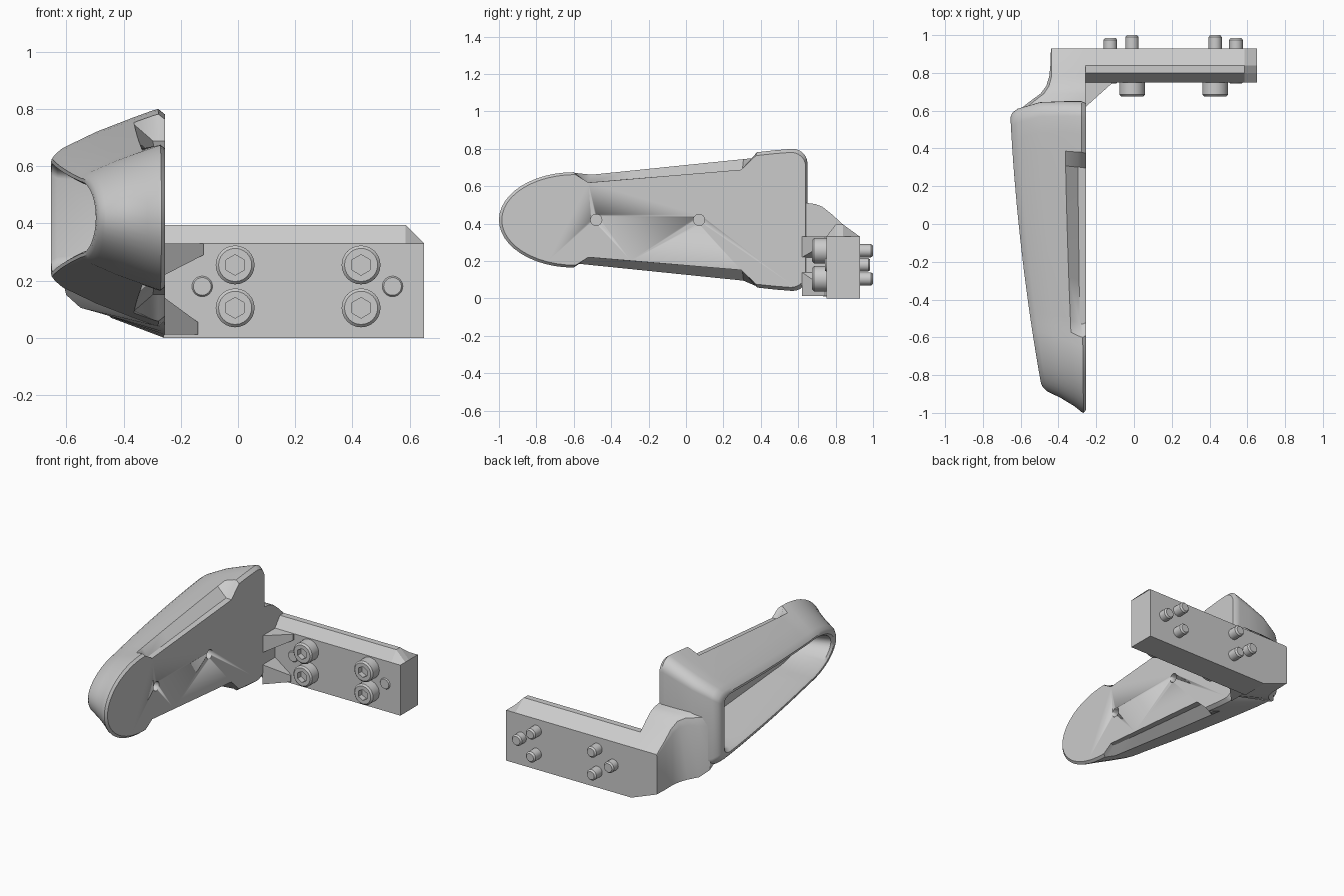
import bpy, bmesh
from math import sin, cos, pi, radians

if "Cube" in bpy.data.objects:
    bpy.data.objects.remove(bpy.data.objects["Cube"])


def loft(name, rings, strip_end=False, angle=30):
    """Skin equal-length closed rings and cap both ends."""
    bm = bmesh.new()
    vs = [[bm.verts.new(p) for p in r] for r in rings]
    n = len(rings[0])
    for a, b in zip(vs, vs[1:]):
        for i in range(n):
            j = (i + 1) % n
            bm.faces.new((a[i], a[j], b[j], b[i]))
    bm.faces.new(vs[0][::-1])
    e = vs[-1]
    if strip_end:  # mirrored outline closed with strips across
        bm.faces.new((e[0], e[1], e[n - 1]))
        for i in range(1, n // 2):
            bm.faces.new((e[i], e[i + 1], e[n - i - 1], e[n - i]))
    else:
        bm.faces.new(e)
    bmesh.ops.recalc_face_normals(bm, faces=bm.faces)
    me = bpy.data.meshes.new(name)
    bm.to_mesh(me)
    bm.free()
    ob = bpy.data.objects.new(name, me)
    bpy.context.collection.objects.link(ob)
    bpy.ops.object.select_all(action='DESELECT')
    ob.select_set(True)
    bpy.context.view_layer.objects.active = ob
    bpy.ops.object.shade_smooth_by_angle(angle=radians(angle))
    return ob


# Handle body: outlines in y/z stacked from the flat face to the recess floor
def side(y):
    return 0.255 + (y + 0.6) * 0.109


def half_outline():
    pts = [(-0.6 - 0.4 * cos(a), 0.255 * sin(a), 0)
           for a in [i * pi / 24 for i in range(13)]]
    pts.append((-0.53, side(-0.53), 1))
    pts += [(y, side(y), 1) for y in (-0.3, -0.1, 0.1, 0.3)]
    pts += [(y, side(y), 0) for y in (0.38, 0.48)]
    pts += [(0.57 + 0.08 * sin(a), 0.30 + 0.08 * cos(a), 0)
            for a in [i * pi / 12 for i in range(7)]]
    return pts


def outer_x(y):
    d = 0.58 - y
    return -0.655 + 0.05 * d + 0.045 * d * d


def body_ring(t, y0, y1, s, notch):
    half = []
    for y, h, in_notch in half_outline():
        yy = y0 + (y + 1) / 1.65 * (y1 - y0)
        hh = h * (0.76 if notch and in_notch else s)
        half.append((-0.255 + t * (outer_x(yy) + 0.255), yy, hh))
    return ([(x, y, 0.42 + h) for x, y, h in half]
            + [(x, y, 0.42 - h) for x, y, h in half[:0:-1]])


body = loft("handle_body", [body_ring(*r) for r in (
    (0.00, -0.985, 0.64, 0.95, 1),
    (0.06, -1.00, 0.65, 1.00, 1),
    (0.11, -0.995, 0.65, 0.985, 1),
    (0.28, -0.965, 0.65, 0.92, 0),
    (0.60, -0.92, 0.645, 0.79, 0),
    (0.90, -0.885, 0.61, 0.64, 0),
    (0.97, -0.865, 0.59, 0.58, 0),
    (1.00, -0.845, 0.565, 0.54, 0),
    (1.00, -0.82, 0.535, 0.495, 0),
    (0.95, -0.80, 0.515, 0.46, 0),
    (0.22, -0.74, 0.45, 0.38, 0))], strip_end=True, angle=35)

# Two small blind holes in the flat face
for y in (-0.48, 0.07):
    cutter = loft("hole_cutter", [
        [(x, y + 0.03 * cos(i * pi / 12), 0.42 + 0.03 * sin(i * pi / 12))
         for i in range(24)] for x in (-0.295, -0.2)])
    cutter.hide_render = True
    cutter.hide_viewport = True
    mod = body.modifiers.new("hole", 'BOOLEAN')
    mod.operation = 'DIFFERENCE'
    mod.solver = 'EXACT'
    mod.object = cutter


# Neck blending the body into the mounting bar
def neck_ring(y, x, lo, hi, c):
    xr = -0.257
    return [(xr, y, lo), (x, y, lo + 0.07), (x, y, hi - c),
            (x + 0.3 * c, y, hi - 0.3 * c), (x + c, y, hi), (xr, y, hi)]


loft("neck", [neck_ring(*r) for r in (
    (0.57, -0.61, 0.12, 0.52, 0.08),
    (0.61, -0.60, 0.08, 0.515, 0.08),
    (0.65, -0.55, 0.035, 0.51, 0.07),
    (0.69, -0.495, 0.02, 0.505, 0.06),
    (0.73, -0.465, 0.012, 0.49, 0.05),
    (0.78, -0.449, 0.006, 0.45, 0.04),
    (0.84, -0.443, 0.0, 0.395, 0.02),
    (0.93, -0.44, 0.0, 0.33, 0.01))], angle=35)

# Mounting bar with chamfered top and free end
BAR = [(0.75, 0), (0.93, 0), (0.93, 0.33), (0.84, 0.395), (0.80, 0.395), (0.75, 0.33)]
loft("mounting_bar", [[(x, y, min(z, top)) for y, z in BAR]
                      for x, top in ((-0.26, 1), (0.585, 1), (0.65, 0.33))], angle=20)

# Two tapered gussets in the inner corner
for name, x1, lo, hi, lo1, hi1 in (
        ("upper_gusset", -0.12, 0.22, 0.33, 0.29, 0.33),
        ("lower_gusset", -0.14, 0.012, 0.14, 0.012, 0.055)):
    loft(name, [[(x, y, a), (x, 0.76, a), (x, 0.76, b), (x, y, b)]
                for x, y, a, b in ((-0.256, 0.62, lo, hi), (x1, 0.742, lo1, hi1))],
         angle=20)


# Socket screws and dowel pins running through the bar
def turned(name, cx, cz, profile):
    rings = []
    for y, r, hexed in profile:
        ring = []
        for i in range(24):
            a = i * pi / 12
            rr = r * cos(pi / 6) / cos(a % (pi / 3) - pi / 6) if hexed else r
            ring.append((cx + rr * sin(a), y, cz + rr * cos(a)))
        rings.append(ring)
    loft(name, rings)


SCREW = [(1.0, 0.026, 0), (0.99, 0.035, 0), (0.75, 0.035, 0), (0.75, 0.068, 0),
         (0.685, 0.068, 0), (0.675, 0.058, 0), (0.675, 0.036, 1), (0.71, 0.036, 1)]
PIN = [(0.985, 0.028, 0), (0.975, 0.036, 0), (0.75, 0.036, 0), (0.743, 0.031, 0)]
for x in (-0.01, 0.43):
    for z in (0.105, 0.255):
        turned("socket_screw", x, z, SCREW)
for x in (-0.125, 0.54):
    turned("dowel_pin", x, 0.18, PIN)
